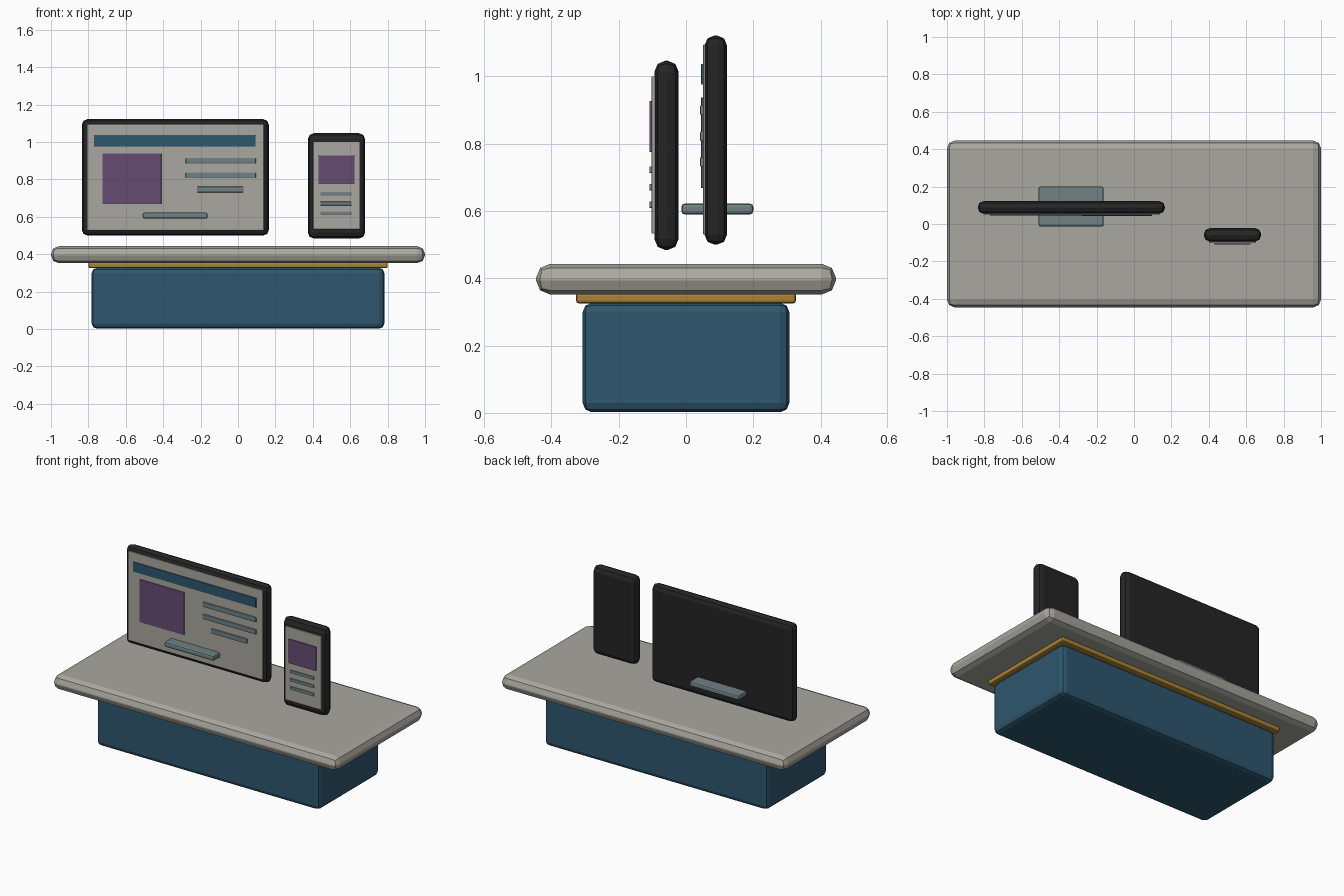
import bpy

if "Cube" in bpy.data.objects:
    bpy.data.objects.remove(bpy.data.objects["Cube"])


def material(name, color):
    m = bpy.data.materials.new(name)
    m.diffuse_color = (*color, 1)
    m.use_nodes = True
    m.node_tree.nodes["Principled BSDF"].inputs["Base Color"].default_value = m.diffuse_color
    return m


STONE = material("warm_grey", (0.40, 0.39, 0.35))
BLUE = material("deep_blue", (0.027, 0.095, 0.155))
GOLD = material("gold", (0.40, 0.23, 0.035))
BLACK = material("charcoal", (0.018, 0.018, 0.018))
PURPLE = material("purple", (0.13, 0.07, 0.17))
TEAL = material("grey_teal", (0.16, 0.22, 0.23))


def box(name, x, y, z, mat, bevel=0.0, segments=2):
    """Box between the given axis ranges, with rounded edges."""
    bpy.ops.mesh.primitive_cube_add(
        size=1, location=[(r[0] + r[1]) / 2 for r in (x, y, z)])
    ob = bpy.context.object
    ob.name = name
    ob.scale = [r[1] - r[0] for r in (x, y, z)]
    bpy.ops.object.transform_apply(location=False, rotation=False, scale=True)
    ob.data.materials.append(mat)
    if bevel:
        mod = ob.modifiers.new("rounding", "BEVEL")
        mod.width = bevel
        mod.segments = segments
    return ob


# Counter: base, trim and top slab
box("counter_base", (-0.782, 0.782), (-0.307, 0.307), (0.005, 0.33), BLUE, 0.027)
bpy.context.object.location.z -= 0.003
box("gold_trim", (-0.80, 0.80), (-0.327, 0.327), (0.325, 0.357), GOLD, 0.009)
box("counter_top", (-1, 1), (-0.446, 0.446), (0.352, 0.443), STONE, 0.042)

# Large display with its stand bar passing through
box("monitor_case", (-0.835, 0.165), (0.055, 0.122), (0.50, 1.122), BLACK, 0.03)
box("monitor_screen", (-0.805, 0.138), (0.051, 0.062), (0.53, 1.095), STONE, 0.002)
box("monitor_header", (-0.77, 0.093), (0.045, 0.056), (0.976, 1.037), BLUE, 0.002)
box("monitor_picture", (-0.725, -0.41), (0.045, 0.056), (0.668, 0.938), PURPLE, 0.002)
for i, (x0, x1, z) in enumerate([(-0.28, 0.095, 0.90), (-0.28, 0.095, 0.822),
                                 (-0.22, 0.03, 0.746)]):
    box(f"monitor_line_{i}", (x0, x1), (0.042, 0.056), (z - 0.015, z + 0.015), TEAL, 0.004)
box("monitor_stand", (-0.51, -0.162), (-0.014, 0.20), (0.59, 0.622), TEAL, 0.01)

# Handset display
box("phone_case", (0.373, 0.68), (-0.094, -0.022), (0.484, 1.047), BLACK, 0.033)
box("phone_screen", (0.402, 0.653), (-0.102, -0.085), (0.533, 1.0), STONE, 0.002)
box("phone_picture", (0.43, 0.623), (-0.109, -0.1), (0.775, 0.927), PURPLE, 0.002)
for i, z in enumerate((0.723, 0.671, 0.619)):
    box(f"phone_line_{i}", (0.44, 0.607), (-0.109, -0.1), (z - 0.01, z + 0.01), TEAL, 0.003)
